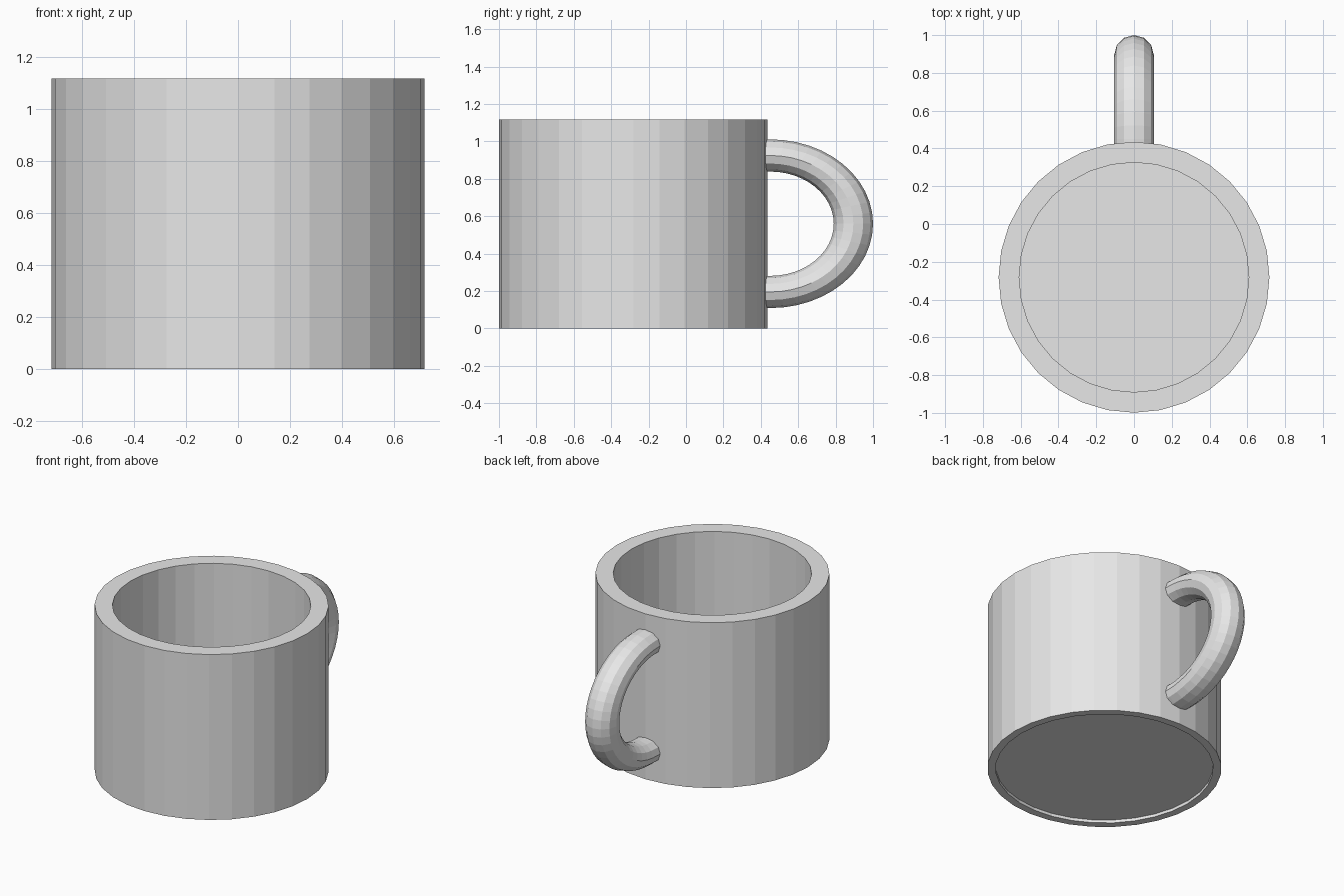
import bpy, bmesh, math

if "Cube" in bpy.data.objects:
    bpy.data.objects.remove(bpy.data.objects["Cube"])

CUP_Y, SIDES = -0.282, 32
ARC_Y, ARC_Z, ARC_R, TUBE_R, Z_SCALE = 0.45, 0.56, 0.445, 0.105, 0.82

grey = bpy.data.materials.new("plain grey")
grey.diffuse_color = (0.8, 0.8, 0.8, 1)
grey.use_nodes = True
grey.node_tree.nodes["Principled BSDF"].inputs["Base Color"].default_value = grey.diffuse_color


def skin_rings(name, rings):
    """Join equal closed rings of points with quads and cap both ends."""
    bm = bmesh.new()
    loops = [[bm.verts.new(p) for p in ring] for ring in rings]
    n = len(loops[0])
    for a, b in zip(loops, loops[1:]):
        for i in range(n):
            j = (i + 1) % n
            bm.faces.new((a[i], a[j], b[j], b[i]))
    bm.faces.new(loops[0])
    bm.faces.new(loops[-1])
    bmesh.ops.recalc_face_normals(bm, faces=bm.faces)
    mesh = bpy.data.meshes.new(name)
    bm.to_mesh(mesh)
    bm.free()
    mesh.materials.append(grey)
    obj = bpy.data.objects.new(name, mesh)
    bpy.context.collection.objects.link(obj)
    return obj


# Cup: recessed base, foot ring, outer wall, rim, inner wall and floor
profile = [(0.667, 0.02), (0.667, 0), (0.717, 0),
           (0.717, 1.118), (0.608, 1.118), (0.608, 0.11)]
angles = [2 * math.pi * i / SIDES for i in range(SIDES)]
skin_rings("cup_body", [[(r * math.sin(a), CUP_Y + r * math.cos(a), z) for a in angles]
                        for r, z in profile])


# Handle: flattened half ring whose straight ends sink into the wall
def tube_ring(t, shift=0):
    ring = []
    for i in range(12):
        a = 2 * math.pi * i / 12
        d = ARC_R + TUBE_R * math.cos(a)
        ring.append((TUBE_R * math.sin(a),
                     ARC_Y + shift + d * math.cos(t),
                     ARC_Z + Z_SCALE * d * math.sin(t)))
    return ring


arc = [tube_ring(math.pi * (k / 24 - 0.5)) for k in range(25)]
skin_rings("handle", [tube_ring(-math.pi / 2, -0.07)] + arc + [tube_ring(math.pi / 2, -0.07)])
